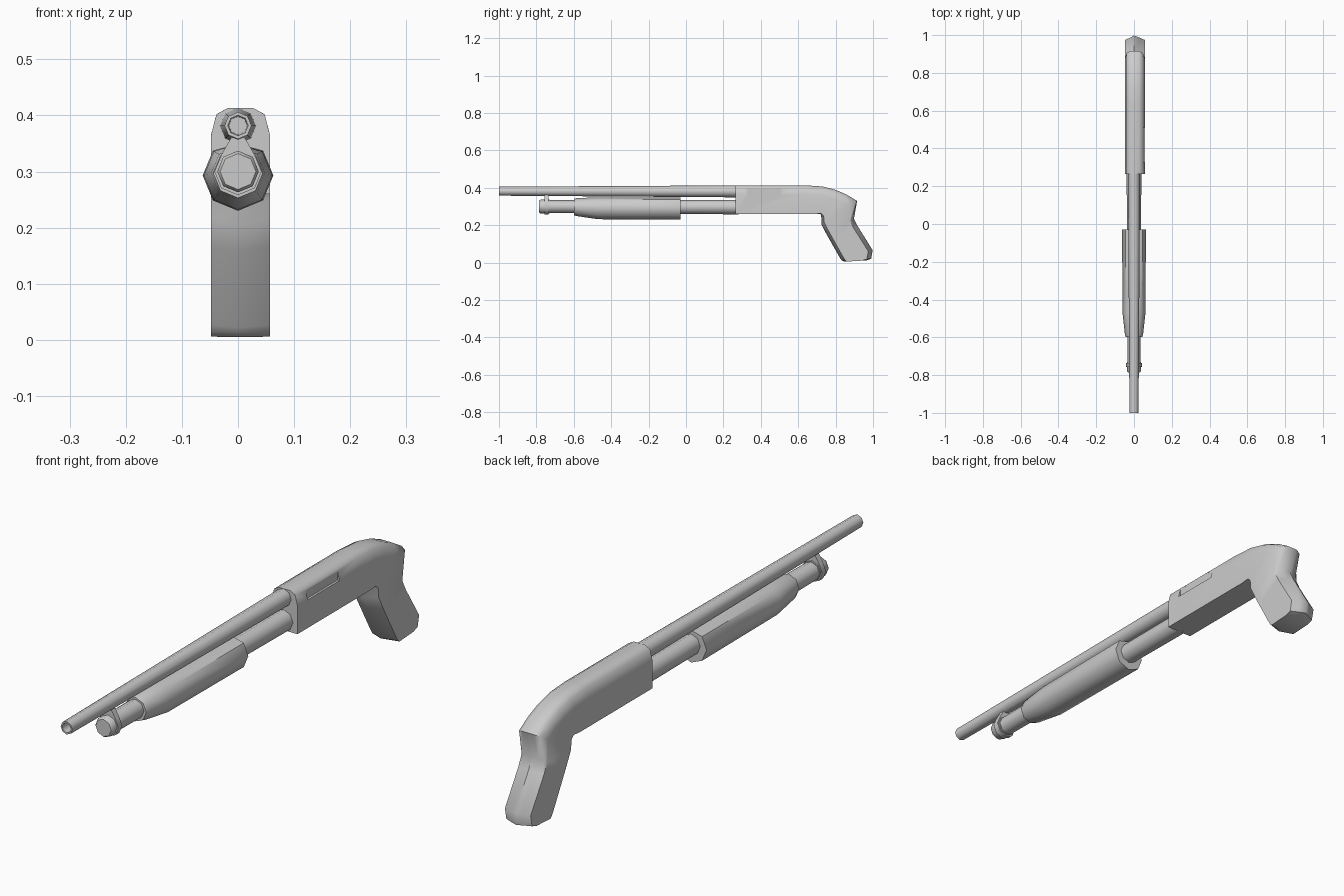
import bpy, bmesh, math
from mathutils import Vector

if "Cube" in bpy.data.objects:
    bpy.data.objects.remove(bpy.data.objects["Cube"])

def make(name, rings, angle=50):
    """Loft closed rings of equal length and cap both ends."""
    bm = bmesh.new()
    vs = [[bm.verts.new(p) for p in r] for r in rings]
    n = len(vs[0])
    for a, b in zip(vs, vs[1:]):
        for i in range(n):
            j = (i + 1) % n
            bm.faces.new((a[i], a[j], b[j], b[i]))
    bm.faces.new(vs[0][::-1])
    bm.faces.new(vs[-1])
    bmesh.ops.recalc_face_normals(bm, faces=bm.faces)
    me = bpy.data.meshes.new(name)
    bm.to_mesh(me)
    bm.free()
    ob = bpy.data.objects.new(name, me)
    bpy.context.collection.objects.link(ob)
    bpy.ops.object.select_all(action='DESELECT')
    ob.select_set(True)
    bpy.context.view_layer.objects.active = ob
    bpy.ops.object.shade_smooth_by_angle(angle=math.radians(angle))
    return ob

def octagon(y, z, r, top=9.0):
    return [(r * math.sin(k * math.pi / 4), y, min(top, z + r * math.cos(k * math.pi / 4)))
            for k in range(8)]

# Tapered barrel with an open bore
make("barrel", [octagon(-0.85, 0.382, 0.016), octagon(-1.0, 0.382, 0.018),
                octagon(-1.0, 0.382, 0.024), octagon(0.28, 0.381, 0.032)])

# Magazine tube under the barrel and its end cap
make("magazine_tube", [octagon(-0.75, 0.3, 0.034), octagon(0.28, 0.297, 0.039)])
make("magazine_cap", [octagon(-0.785, 0.3, 0.032), octagon(-0.778, 0.3, 0.037),
                      octagon(-0.73, 0.3, 0.037)])

# Clamp: teardrop plate joining tube and barrel
def teardrop(y):
    ring = octagon(y, 0.3, 0.042)
    return [(0.01, y, 0.364)] + ring[1:] + [(-0.01, y, 0.364)]
make("barrel_clamp", [teardrop(-0.757), teardrop(-0.735)])

# Sliding fore-end
make("pump_handle", [octagon(-0.598, 0.297, 0.044), octagon(-0.585, 0.297, 0.048),
                     octagon(-0.47, 0.293, 0.061, 0.349), octagon(-0.03, 0.293, 0.063, 0.349)])

# Receiver and pistol grip: stations of (top y, z), (bottom y, z), rounded top?, lower inset
stations = [
    ((0.265, 0.413), (0.265, 0.260), 1, 0.0),
    ((0.64, 0.413), (0.62, 0.260), 1, 0.0),
    ((0.73, 0.407), (0.69, 0.260), 1, 0.0),
    ((0.80, 0.389), (0.72, 0.260), 1, 0.004),
    ((0.86, 0.363), (0.724, 0.240), 1, 0.016),
    ((0.915, 0.330), (0.724, 0.205), 1, 0.018),
    ((0.898, 0.235), (0.748, 0.158), 0, 0.018),
    ((0.918, 0.195), (0.772, 0.115), 0, 0.018),
    ((0.998, 0.066), (0.825, 0.022), 0, 0.018),
    ((0.990, 0.020), (0.833, 0.012), 0, 0.018),
    ((0.965, 0.012), (0.848, 0.005), 0, 0.012),
]
def stock_ring(top, bottom, rounded, inset):
    t, b = Vector((0, *top)), Vector((0, *bottom))
    d = (b - t).normalized()
    depths = (0, 0.011, 0.048) if rounded else (0.011, 0.020, 0.024)
    side = list(zip((0.023, 0.043, 0.0525), depths))
    at = lambda x, s: Vector((x + 0.0045, 0, 0)) + t + d * s
    length = (b - t).length
    right = [at(x, s) for x, s in side] + [at(0.0525, length - inset)]
    left = [at(-x, s) for x, s in side] + [at(-0.0525, length - inset)]
    return [t] + right + [b] + left[::-1]
stock = make("receiver_and_grip", [stock_ring(*s) for s in stations])

# Ejection port recess on the right side
cutter = make("port_cutter", [[(x, y, z) for x, z in
              ((0.049, 0.364), (0.08, 0.364), (0.08, 0.396), (0.049, 0.396))]
              for y in (0.325, 0.51)])
cutter.hide_render = True
cutter.hide_set(True)
mod = stock.modifiers.new("port", 'BOOLEAN')
mod.operation = 'DIFFERENCE'
mod.solver = 'EXACT'
mod.object = cutter
